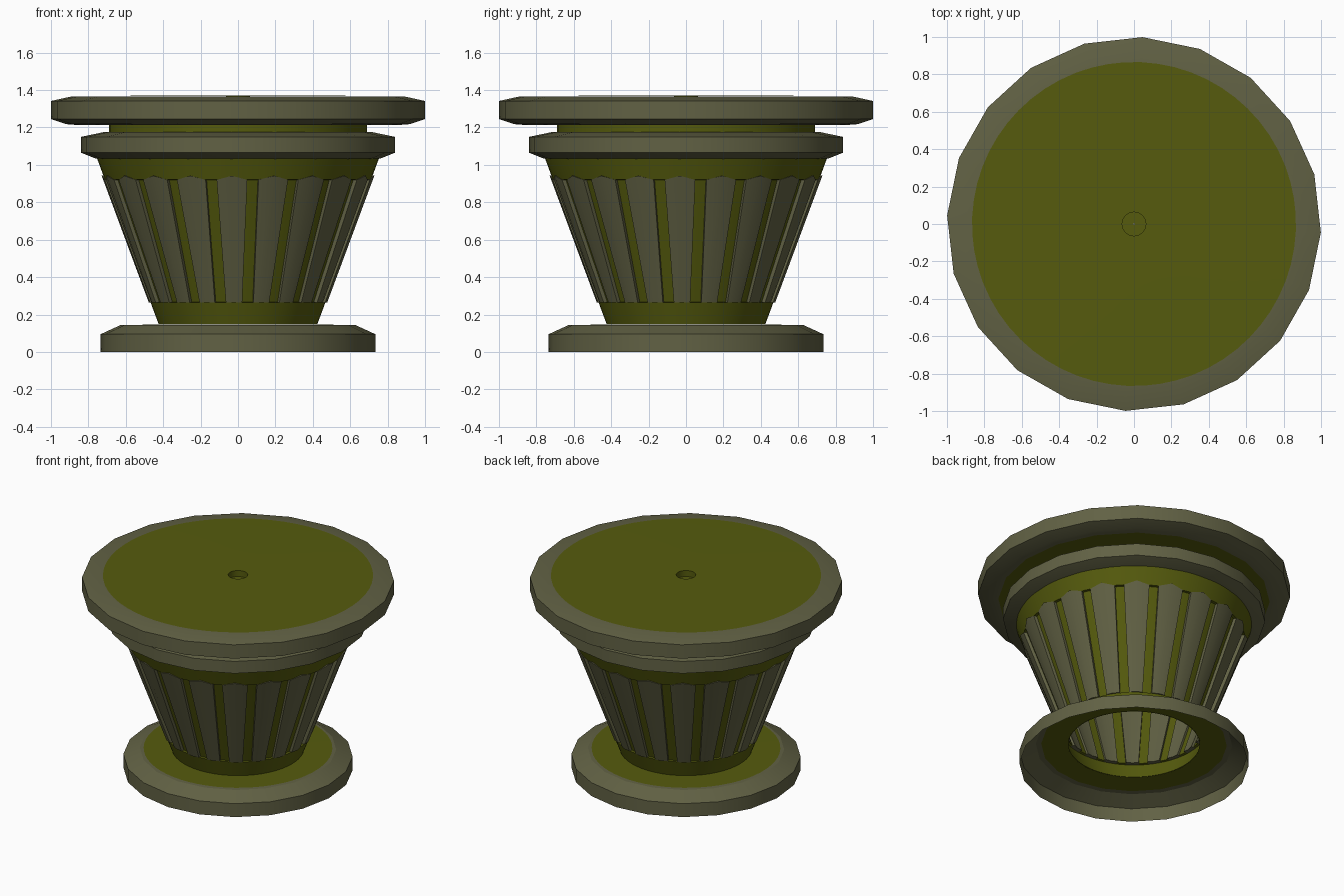
import bpy, bmesh, math

if "Cube" in bpy.data.objects:
    bpy.data.objects.remove(bpy.data.objects["Cube"])

def material(name, col):
    m = bpy.data.materials.new(name)
    m.diffuse_color = (*col, 1)
    m.use_nodes = True
    m.node_tree.nodes["Principled BSDF"].inputs["Base Color"].default_value = m.diffuse_color
    return m

GREY = material("warm grey", (0.12, 0.12, 0.058))
OLIVE = material("olive", (0.092, 0.105, 0.004))
N = 20                      # facets of the rings, number of slats
PHASE = math.radians(87.4)  # direction of the first ring corner

def finish(bm, name, mat, angle=None):
    me = bpy.data.meshes.new(name)
    bm.normal_update()
    bm.to_mesh(me)
    bm.free()
    me.materials.append(mat)
    ob = bpy.data.objects.new(name, me)
    bpy.context.collection.objects.link(ob)
    if angle:
        bpy.ops.object.select_all(action='DESELECT')
        ob.select_set(True)
        bpy.context.view_layer.objects.active = ob
        bpy.ops.object.shade_smooth_by_angle(angle=math.radians(angle))
    return ob

def revolve(name, profile, mat, sides=N, angle=30, closed=False):
    # profile runs upward on the outside, so normals face out
    bm = bmesh.new()
    rings = []
    for r, z in profile:
        rings.append([bm.verts.new((r * math.cos(PHASE + k * math.tau / sides),
                                    r * math.sin(PHASE + k * math.tau / sides), z))
                      for k in range(sides)])
    pairs = list(zip(rings, rings[1:]))
    if closed:
        pairs.append((rings[-1], rings[0]))
    for a, b in pairs:
        for k in range(sides):
            j = (k + 1) % sides
            bm.faces.new((a[k], a[j], b[j], b[k]))
    return finish(bm, name, mat, angle)

def cone_r(z):
    return 0.425 + (z - 0.15) * 0.372

# base: open-bottomed rim with an olive plate around the cone opening
revolve("base_rim", [(0.735, 0), (0.735, 0.095), (0.63, 0.143), (0.595, 0.145)], GREY, angle=20)
revolve("base_plate", [(0.605, 0.147), (0.42, 0.149)], OLIVE, sides=60)

# tapered body: plain bands at both ends, slightly recessed behind the slats
revolve("body", [(cone_r(0.148), 0.148), (cone_r(0.265), 0.265),
                 (cone_r(0.266) - 0.018, 0.266), (cone_r(0.92) - 0.018, 0.92),
                 (cone_r(0.921), 0.921), (cone_r(1.04), 1.04)], OLIVE, sides=80)

# slats: grey panels separated by narrow slots, with crowned upper ends
bm = bmesh.new()
for k in range(N):
    mid = PHASE + k * math.tau / N
    sections = []
    for z, crown in ((0.265, 0.0), (0.92, 0.022)):
        half = math.pi / N - math.asin(0.03 / cone_r(z))
        loop = []
        for t, bulge, d in ((-1, 0.003, 0), (0, 0.010, 0), (1, 0.003, 0),
                            (1, 0, -0.034), (0, 0, -0.028), (-1, 0, -0.034)):
            zz = z + (crown if t == 0 else 0)
            r = cone_r(zz) + bulge + d
            a = mid + t * half
            loop.append(bm.verts.new((r * math.cos(a), r * math.sin(a), zz)))
        sections.append(loop)
    lo, hi = sections
    for i in range(6):
        j = (i + 1) % 6
        bm.faces.new((lo[i], lo[j], hi[j], hi[i]))
    for i, j in ((0, 1), (1, 2)):
        o, p = 5 - i, 5 - j
        bm.faces.new((hi[i], hi[j], hi[p], hi[o]))
        bm.faces.new((lo[o], lo[p], lo[j], lo[i]))
finish(bm, "slats", GREY, 30)

# collar ring and the neck above it
revolve("collar", [(0.74, 1.03), (0.765, 1.035), (0.84, 1.065), (0.84, 1.15), (0.72, 1.175),
                   (0.68, 1.176)], GREY, angle=20)
revolve("neck", [(0.69, 1.165), (0.69, 1.22)], OLIVE, sides=60)

# top rim with olive underside and top disc
revolve("top_rim_lower", [(0.87, 1.214), (0.92, 1.218), (1.0, 1.245), (1.0, 1.342),
                          (0.89, 1.366), (0.83, 1.3665)], GREY, angle=20)
revolve("top_underside", [(0.69, 1.216), (0.88, 1.216)], OLIVE, sides=60)
revolve("top_disc", [(0.866, 1.3675), (0.4, 1.371), (0.063, 1.372), (0.063, 1.33), (0.002, 1.33)],
        OLIVE, sides=60)
